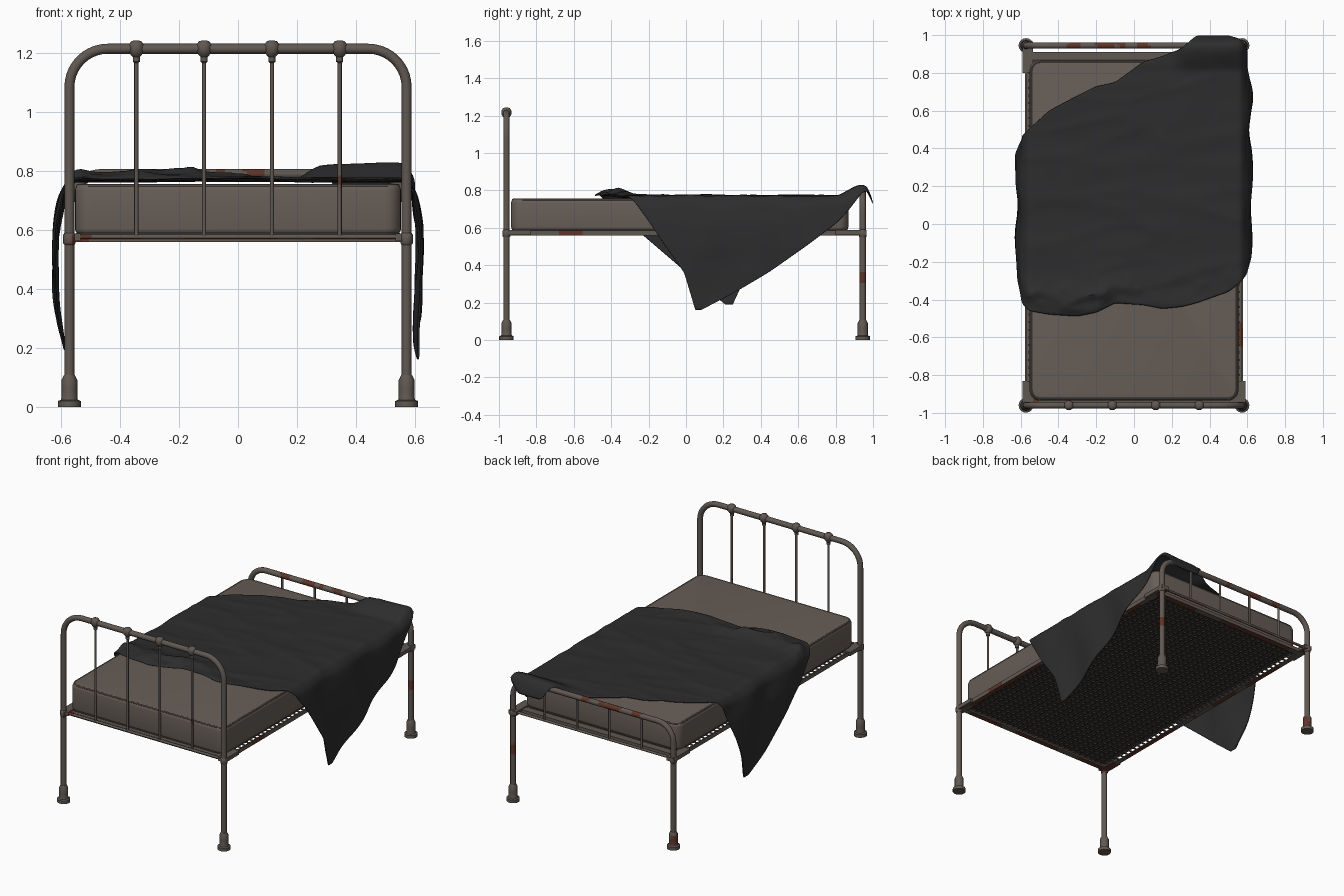
import bpy, bmesh, math
from mathutils import Vector, noise

old = bpy.data.objects.get("Cube")
if old:
    bpy.data.objects.remove(old)


def material(name, rgb):
    m = bpy.data.materials.new(name)
    m.use_nodes = True
    m.diffuse_color = (*rgb, 1)
    bsdf = next(n for n in m.node_tree.nodes if n.type == 'BSDF_PRINCIPLED')
    bsdf.inputs["Base Color"].default_value = (*rgb, 1)
    bsdf.inputs["Roughness"].default_value = 0.8
    return m


METAL = material("worn_brown_metal", (0.118, 0.098, 0.084))
RUST = material("rust", (0.11, 0.035, 0.022))
TICKING = material("mattress_cloth", (0.137, 0.112, 0.096))
CLOTH = material("charcoal_cloth", (0.026, 0.026, 0.027))
NET = material("dark_spring_net", (0.045, 0.038, 0.033))
WIRE = material("brown_spring_wire", (0.055, 0.046, 0.040))

POST_X, HEAD_Y, FOOT_Y = 0.572, -0.96, 0.945
JOINT_Z = 0.57
TUBE_R = 0.017
SPINDLES = (-0.345, -0.115, 0.115, 0.345)

# Centres and radii of the rust patches on the frame
PATCHES = [(Vector(p), r) for p, r in (
    ((-0.32, FOOT_Y, 0.8), 0.035), ((-0.15, FOOT_Y, 0.8), 0.05),
    ((-0.06, FOOT_Y, 0.8), 0.02), ((0.05, FOOT_Y, 0.8), 0.035),
    ((POST_X, FOOT_Y, 0.34), 0.035), ((-POST_X, FOOT_Y, 0.06), 0.04),
    ((0.345, HEAD_Y, 0.76), 0.02), ((-0.53, HEAD_Y, 0.57), 0.03),
    ((POST_X, -0.6, 0.57), 0.06))]


def rusty(face):
    c = face.calc_center_median()
    ragged = 1 + 0.7 * noise.noise(c * 40)
    if any((c - p).length < r * ragged for p, r in PATCHES):
        return True
    under = face.normal.z < -0.5 and 0.5 < c.z < 0.6
    return under and noise.noise(c * 6) > -0.1


def finish(name, bm, mat, rust=False, angle=40):
    bmesh.ops.recalc_face_normals(bm, faces=bm.faces)
    if rust:
        for f in bm.faces:
            f.material_index = int(rusty(f))
    mesh = bpy.data.meshes.new(name)
    bm.to_mesh(mesh)
    bm.free()
    mesh.materials.append(mat)
    if rust:
        mesh.materials.append(RUST)
    ob = bpy.data.objects.new(name, mesh)
    bpy.context.collection.objects.link(ob)
    bpy.ops.object.select_all(action='DESELECT')
    ob.select_set(True)
    bpy.context.view_layer.objects.active = ob
    bpy.ops.object.shade_smooth_by_angle(angle=math.radians(angle))
    return ob


def sweep(bm, rings, closed):
    """Skin a list of vertex rings."""
    n = len(rings[0])
    for i in range(len(rings) - (not closed)):
        a, b = rings[i], rings[(i + 1) % len(rings)]
        for k in range(n):
            bm.faces.new((a[k], a[(k + 1) % n], b[(k + 1) % n], b[k]))
    if not closed:
        bm.faces.new(rings[0])
        bm.faces.new(rings[-1])


def tube(name, path, r, mat, plane=(0, 1, 0), closed=False, sides=12, rust=False):
    """Round tube along a flat path; plane is the normal of that path."""
    pts, flat, bm = [Vector(p) for p in path], Vector(plane), bmesh.new()
    rings, n = [], len(path)
    for i, p in enumerate(pts):
        a = pts[(i - 1) % n] if closed else pts[max(i - 1, 0)]
        b = pts[(i + 1) % n] if closed else pts[min(i + 1, n - 1)]
        out = (b - a).normalized().cross(flat)
        turn = [math.tau * k / sides for k in range(sides)]
        rings.append([bm.verts.new(p + r * (out * math.cos(t) + flat * math.sin(t))) for t in turn])
    sweep(bm, rings, closed)
    return finish(name, bm, mat, rust)


def lathe(name, profile, at, mat, sides=16):
    bm, c = bmesh.new(), Vector(at)
    turn = [math.tau * k / sides for k in range(sides)]
    rings = [[bm.verts.new(c + Vector((r * math.cos(t), r * math.sin(t), z))) for t in turn]
             for r, z in profile]
    sweep(bm, rings, False)
    return finish(name, bm, mat, True)


def box(name, lo, hi, mat, cuts=0, rust=True):
    bm = bmesh.new()
    bmesh.ops.create_cube(bm, size=1)
    lo, hi = Vector(lo), Vector(hi)
    size = hi - lo
    for v in bm.verts:
        v.co = (lo + hi) / 2 + Vector(a * b for a, b in zip(v.co, size))
    if cuts:
        longest = max(size)
        edges = [e for e in bm.edges if e.calc_length() > longest * 0.99]
        bmesh.ops.subdivide_edges(bm, edges=edges, cuts=cuts, use_grid_fill=True)
    return finish(name, bm, mat, rust)


def line(a, b, step=0.015):
    a, b = Vector(a), Vector(b)
    n = max(1, round((b - a).length / step))
    return [a.lerp(b, i / n) for i in range(n + 1)]


# Bed ends: one bent tube each, with feet, joints, spindles and a cross rod
FOOT = [(0.039, 0), (0.039, 0.02), (0.029, 0.024), (0.027, 0.03), (0.027, 0.06),
        (0.027, 0.09), (0.018, 0.108)]
JOINT = [(0.017, -0.02), (0.021, -0.015), (0.021, 0.015), (0.017, 0.02)]
KNOB = [(0.007, -0.05), (0.012, -0.046), (0.012, -0.03), (0.018, -0.024), (0.026, -0.011),
        (0.026, 0.011), (0.018, 0.023), (0.008, 0.026)]


def bed_end(label, y, top, bend):
    arc = [(POST_X - bend + bend * math.cos(t), y, top - bend + bend * math.sin(t))
           for t in (math.pi / 2 * i / 10 for i in range(1, 10))]
    half = line((POST_X, y, 0.02), (POST_X, y, top - bend)) + [Vector(p) for p in arc]
    half += line((POST_X - bend, y, top), (0, y, top))
    other = [Vector((-p.x, p.y, p.z)) for p in reversed(half[:-1])]
    tube(label + "_frame", half + other, TUBE_R, METAL, rust=True)
    tube(label + "_cross_rod", line((-POST_X, y, 0.577), (POST_X, y, 0.577)), 0.008, METAL, rust=True)
    for side, s in (("left", 1), ("right", -1)):
        lathe(f"{label}_{side}_foot", FOOT, (s * POST_X, y, 0), METAL)
        lathe(f"{label}_{side}_joint", JOINT, (s * POST_X, y, JOINT_Z), METAL)
    for x in SPINDLES:
        tube(label + "_spindle", line((x, y, 0.577), (x, y, top)), 0.007, METAL, sides=12, rust=True)


bed_end("headboard", HEAD_Y, 1.215, 0.13)
bed_end("footboard", FOOT_Y, 0.79, 0.11)
for x in SPINDLES:
    lathe("headboard_knob", KNOB, (x, HEAD_Y, 1.217), METAL)

# Angle-iron side rails, corner brackets and cross rails
for side, s in (("left", 1), ("right", -1)):
    def span(a, b):
        return sorted((s * a, s * b))
    (a, b), (c, d), (e, f) = span(0.57, 0.577), span(0.546, 0.577), span(0.535, 0.59)
    box(side + "_rail_web", (a, HEAD_Y, 0.56), (b, FOOT_Y, 0.587), METAL, 60)
    box(side + "_rail_flange", (c, HEAD_Y, 0.56), (d, FOOT_Y, 0.565), METAL, 60)
    for end, y0, y1 in (("head", -0.97, -0.83), ("foot", 0.8, 0.965)):
        box(f"{side}_{end}_bracket", (e, y0, 0.563), (f, y1, 0.588), METAL)
    for i in range(44):
        y = -0.88 + i * 0.04
        g, h = span(0.525, 0.56)
        box(side + "_spring_hook", (g, y - 0.005, 0.568), (h, y + 0.005, 0.574), METAL, rust=False)
for end, y0, y1 in (("head", -0.95, -0.915), ("foot", 0.87, 0.91)):
    box(end + "_cross_rail", (-0.56, y0, 0.56), (0.56, y1, 0.582), METAL, 40)

# Spring net under the mattress
box("spring_net", (-0.534, -0.915, 0.574), (0.534, 0.87, 0.58), NET, rust=False)
bm = bmesh.new()
bmesh.ops.create_grid(bm, x_segments=26, y_segments=44, size=1)
for v in bm.verts:
    v.co = (v.co.x * 0.53, v.co.y * 0.89 - 0.022, 0.572)
wires = finish("spring_wires", bm, WIRE)
mod = wires.modifiers.new("wires", 'WIREFRAME')
mod.thickness = 0.011

# Mattress with piping around both rims
MX, MY0, MY1, MZ0, MZ1 = 0.553, -0.935, 0.868, 0.583, 0.756
bm = bmesh.new()
bmesh.ops.create_cube(bm, size=1)
for v in bm.verts:
    v.co = (v.co.x * 2 * MX, MY0 if v.co.y < 0 else MY1, MZ0 if v.co.z < 0 else MZ1)
upright = [e for e in bm.edges if abs(e.verts[0].co.z - e.verts[1].co.z) > 0.1]
bmesh.ops.bevel(bm, geom=upright, offset=0.055, segments=6, profile=0.5, affect='EDGES')
rims = [e for e in bm.edges if abs(e.verts[0].co.z - e.verts[1].co.z) < 0.001]
bmesh.ops.bevel(bm, geom=rims, offset=0.022, segments=4, profile=0.5, affect='EDGES')
finish("mattress", bm, TICKING, angle=50)

rim = []
for k in range(4):
    cx = (MX - 0.06) * (1 if k in (0, 3) else -1)
    cy = MY1 - 0.06 if k < 2 else MY0 + 0.06
    for i in range(7):
        t = math.pi / 2 * (k + i / 6)
        rim.append((cx + 0.05 * math.cos(t), cy + 0.05 * math.sin(t)))
for name, z in (("upper_piping", MZ1 - 0.006), ("lower_piping", MZ0 + 0.006)):
    tube(name, [(x, y, z) for x, y in rim], 0.006, TICKING, (0, 0, 1), True, 8)

# Blanket: cross sections (x, z, front edge y, back edge y) from hem to hem
TOP = 0.768
SECTIONS = [
    (-.6, .19, .21, .25), (-.61, .32, .05, .31), (-.62, .5, -.16, .38),
    (-.615, .62, -.3, .43), (-.595, .73, -.42, .47), (-.56, TOP, -.46, .5),
    (-.45, TOP, -.48, .6), (-.3, TOP, -.49, .68), (-.2, TOP, -.47, .73),
    (-.1, TOP, -.42, .75), (.05, TOP, -.43, .86), (.15, TOP, -.45, .89),
    (.25, TOP, -.44, .93), (.33, TOP, -.42, 1), (.5, TOP, -.36, 1),
    (.565, TOP, -.31, .98), (.597, .73, -.27, .93), (.612, .62, -.19, .8),
    (.618, .5, -.11, .64), (.615, .36, -.01, .44), (.605, .26, .02, .27), (.6, .16, .05, .08)]
columns = []
for a, b in zip(SECTIONS, SECTIONS[1:]):
    steps = max(2, round(math.hypot(b[0] - a[0], b[1] - a[1]) / 0.025))
    columns += [[p + (q - p) * i / steps for p, q in zip(a, b)] for i in range(steps)]
columns.append(list(SECTIONS[-1]))


def crease(x, y, z):
    """Narrow ridge along the zero line of a noise field."""
    return max(0, 1 - 6 * abs(noise.noise(Vector((x, y, z)))))


def drape(x, z, y, front):
    hang = min(max((TOP - z) / 0.08, 0), 1)
    side = 1 if x > 0 else -1
    ripple = noise.noise(Vector((x * 3, y * 5, z * 4)))
    x += side * hang * (0.009 * math.sin(y * 16 + z * 6) + 0.01 * ripple)
    top = 0.003 * math.sin(y * 13 + x * 3 + 4 * ripple) + 0.006 * crease(x * 1.5, y * 6, 5)
    # crumpled folds along the front hem
    fold = math.exp(-((y - front - 0.09) / 0.07) ** 2)
    heap = max(0, 1 - (abs(x + 0.33) / 0.5) ** 2)
    crumple = noise.noise(Vector((x * 8 + y * 9, y * 20, 2))) + crease(x * 6, y * 12, 8)
    top += fold * (heap * 0.026 + (0.3 + heap) * 0.014 * crumple)
    # corner thrown over the foot rail
    over = min(max((x - 0.2) / 0.08, 0), 1)
    rise = min(max((y - 0.82) / 0.1, 0), 1)
    top += over * (0.05 * rise - 2.8 * max(0, y - 0.967))
    return x, y, z + (1 - hang) * max(top, -0.09 * over - 0.002) + hang * over * 0.03 * rise


ROWS = 60
bm = bmesh.new()
grid = [[bm.verts.new(drape(x, z, f + (b - f) * j / ROWS, f)) for j in range(ROWS + 1)]
        for x, z, f, b in columns]
for p, q in zip(grid, grid[1:]):
    for j in range(ROWS):
        bm.faces.new((p[j], q[j], q[j + 1], p[j + 1]))
blanket = finish("blanket", bm, CLOTH, angle=80)
mod = blanket.modifiers.new("thickness", 'SOLIDIFY')
mod.thickness, mod.offset = 0.008, 0
mod = blanket.modifiers.new("soften", 'SUBSURF')
mod.levels = mod.render_levels = 1
